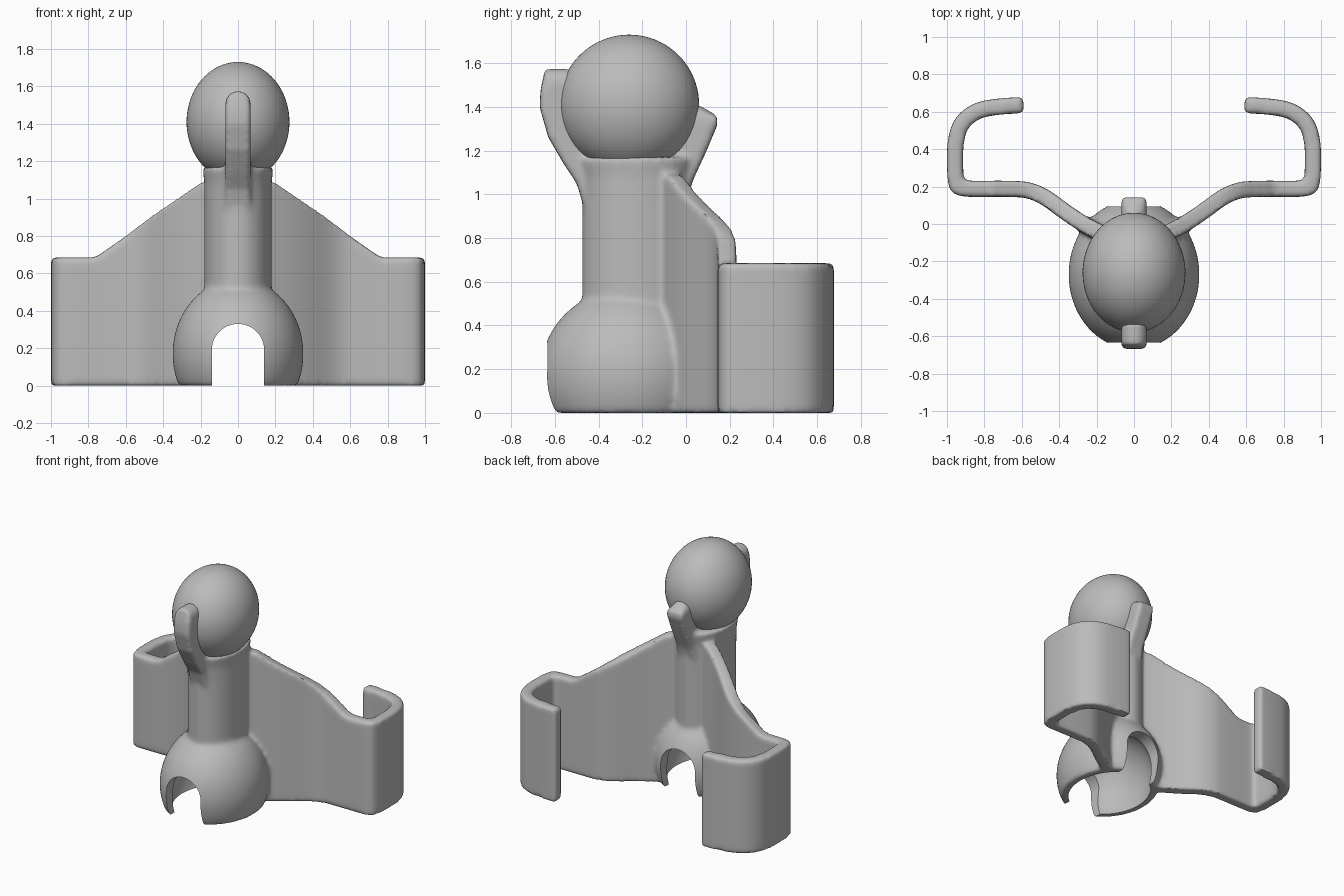
import bpy, bmesh, math
from mathutils import Vector, Matrix

cube = bpy.data.objects.get("Cube")
if cube:
    bpy.data.objects.remove(cube, do_unlink=True)

grey = bpy.data.materials.new("plain_grey")
grey.use_nodes = True
grey.diffuse_color = (0.5, 0.5, 0.5, 1)
grey.node_tree.nodes["Principled BSDF"].inputs["Base Color"].default_value = (0.5, 0.5, 0.5, 1)


def make_object(name, bm):
    bmesh.ops.recalc_face_normals(bm, faces=bm.faces)
    mesh = bpy.data.meshes.new(name)
    bm.to_mesh(mesh)
    bm.free()
    obj = bpy.data.objects.new(name, mesh)
    mesh.materials.append(grey)
    bpy.context.collection.objects.link(obj)
    return obj


def loft(bm, rings, closed=False):
    """Skin a list of point rings, then cap the ends."""
    loops = [[bm.verts.new(p) for p in ring] for ring in rings]
    for a, b in zip(loops, loops[1:]):
        for i in range(len(a)):
            j = (i + 1) % len(a)
            bm.faces.new((a[i], a[j], b[j], b[i]))
    bm.faces.new(loops[0][::-1])
    bm.faces.new(loops[-1])


def oval(z, cy, rx, ry, n=48):
    angles = [math.tau * i / n for i in range(n)]
    return [(rx * math.cos(a), cy + ry * math.sin(a), z) for a in angles]


def ellipsoid(bm, centre, radii):
    matrix = Matrix.Translation(centre) @ Matrix.Diagonal((*radii, 1))
    return bmesh.ops.create_uvsphere(bm, u_segments=64, v_segments=40, radius=1, matrix=matrix)


def soften(points, rounds=3):
    """Round the corners of an open path."""
    pts = [Vector(p) for p in points]
    for _ in range(rounds):
        out = [pts[0]]
        for a, b in zip(pts, pts[1:]):
            out += [a.lerp(b, 0.25), a.lerp(b, 0.75)]
        pts = out + [pts[-1]]
    return pts


def wing_top(x, y):
    if y > 0.21:
        return 0.685
    return max(0.685, 1.09 - 0.695 * (x - 0.18)) if x > 0.18 else 1.09


def wing(bm, side):
    """Upright curved plate ending in an inward clip."""
    path = soften([(0, -0.13), (0.2, -0.04), (0.33, 0.035), (0.52, 0.18), (0.68, 0.19),
                   (0.93, 0.185), (0.957, 0.22), (0.957, 0.5), (0.86, 0.605),
                   (0.72, 0.63), (0.59, 0.635)])
    rings = []
    for i, p in enumerate(path):
        t = (path[min(i + 1, len(path) - 1)] - path[max(i - 1, 0)]).normalized()
        off = Vector((-t.y, t.x)) * 0.043
        a, b = p + off, p - off
        top = wing_top(p.x, p.y)
        rings.append([(side * a.x, a.y, 0), (side * b.x, b.y, 0),
                      (side * b.x, b.y, top), (side * a.x, a.y, top)])
    loft(bm, rings)


def prong(bm, profile, half):
    """Side profile swept across x with a rounded top."""
    tip = max(z for y, z in profile)
    rings = []
    for i in range(13):
        x = -half * math.cos(math.pi * i / 12)
        cap = tip - half + math.sqrt(max(0, half * half - x * x))
        rings.append([(x, y, min(z, cap)) for y, z in profile])
    loft(bm, rings)


# Body: neck column, base dome, wings and prongs fused together
bm = bmesh.new()
loft(bm, [oval(z, -0.23, rx, ry) for z, rx, ry in
          ((0.3, 0.18, 0.245), (0.98, 0.18, 0.245), (1.08, 0.18, 0.25), (1.17, 0.19, 0.27))])
dome = ellipsoid(bm, (0, -0.27, 0.17), (0.35, 0.4, 0.4))
geom = dome["verts"] + list({e for v in dome["verts"] for e in v.link_edges}) \
    + list({f for v in dome["verts"] for f in v.link_faces})
cut = bmesh.ops.bisect_plane(bm, geom=geom, plane_co=(0, 0, 0), plane_no=(0, 0, -1), clear_outer=True)
bmesh.ops.edgeloop_fill(bm, edges=[e for e in cut["geom_cut"] if isinstance(e, bmesh.types.BMEdge)])
for side in (-1, 1):
    wing(bm, side)
prong(bm, [(-0.47, 0.95), (-0.5, 1.05), (-0.56, 1.14), (-0.63, 1.26), (-0.67, 1.4), (-0.665, 1.48),
           (-0.645, 1.575), (-0.52, 1.575), (-0.5, 1.4), (-0.4, 0.95)], 0.068)
prong(bm, [(0.0, 0.95), (0.03, 1.06), (0.09, 1.19), (0.145, 1.32), (0.14, 1.36),
           (0.06, 1.41), (-0.03, 1.41), (-0.1, 0.95)], 0.068)
body = make_object("body", bm)

# Cutters: hollow of the dome and the arch through it
bm = bmesh.new()
ellipsoid(bm, (0, -0.27, 0.12), (0.285, 0.335, 0.36))
hollow = make_object("hollow_cutter", bm)
bm = bmesh.new()
arch = [(0.14 * math.cos(math.pi * i / 24), 0.19 + 0.14 * math.sin(math.pi * i / 24)) for i in range(25)]
arch = [(0.14, -0.2)] + arch + [(-0.14, -0.2)]
loft(bm, [[(x, y, z) for x, z in arch] for y in (-1, 0.5)])
passage = make_object("arch_cutter", bm)

remesh = body.modifiers.new("fuse", "REMESH")
remesh.mode = "VOXEL"
remesh.voxel_size = 0.014
smooth = body.modifiers.new("soften", "SMOOTH")
smooth.factor = 0.5
smooth.iterations = 10
for cutter in (hollow, passage):
    cutter.hide_render = True
    cutter.hide_set(True)
    mod = body.modifiers.new("cut", "BOOLEAN")
    mod.operation = "DIFFERENCE"
    mod.solver = "EXACT"
    mod.object = cutter

# Ball held between the prongs
bm = bmesh.new()
ellipsoid(bm, (0, -0.26, 1.41), (0.275, 0.32, 0.32))
ball = make_object("ball", bm)

bpy.ops.object.select_all(action="DESELECT")
body.select_set(True)
bpy.context.view_layer.objects.active = body
bpy.ops.object.convert(target="MESH")
for cutter in (hollow, passage):
    bpy.data.objects.remove(cutter, do_unlink=True)
ball.select_set(True)
bpy.ops.object.shade_smooth_by_angle(angle=math.radians(40))
